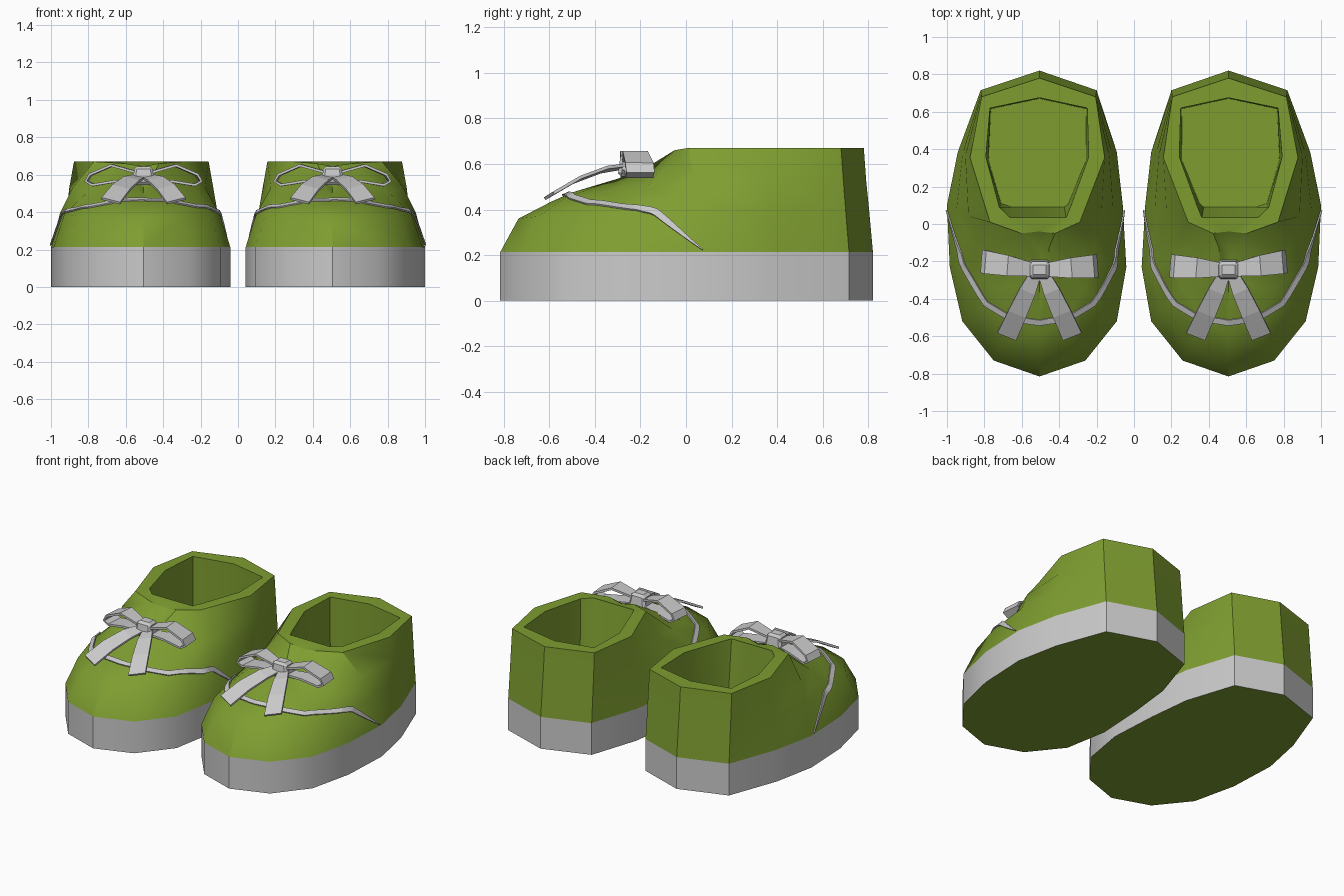
import bpy, bmesh
from mathutils import Vector
from mathutils.bvhtree import BVHTree

if "Cube" in bpy.data.objects:
    bpy.data.objects.remove(bpy.data.objects["Cube"])

CX = 0.505  # centre line of the right shoe; the left one is mirrored
SKEW = (0, .005, .012, .025, .008, 0, 0, 0)  # outer side slightly wider

green = bpy.data.materials.new("green_canvas")
green.diffuse_color = (0.21, 0.34, 0.03, 1)
green.use_nodes = True
green.node_tree.nodes["Principled BSDF"].inputs["Base Color"].default_value = green.diffuse_color


def ring(half):
    """Half profile (half width, y, z), heel to toe -> closed loop of points."""
    n = len(half)
    out = [(CX + w + SKEW[k], y, z) for k, (w, y, z) in enumerate(half)]
    last = n - 2 if half[-1][0] == 0 else n - 1
    back = [(CX - half[k][0] + SKEW[k], half[k][1], half[k][2]) for k in range(last, 0, -1)]
    return out + back


def finish(name, bm, mat=None, smooth=None, thick=0, recalc=True):
    if recalc:
        bmesh.ops.recalc_face_normals(bm, faces=bm.faces[:])
    me = bpy.data.meshes.new(name)
    bm.to_mesh(me)
    bm.free()
    ob = bpy.data.objects.new(name, me)
    bpy.context.collection.objects.link(ob)
    if mat:
        me.materials.append(mat)
    if smooth:
        bpy.ops.object.select_all(action='DESELECT')
        ob.select_set(True)
        bpy.context.view_layer.objects.active = ob
        bpy.ops.object.shade_smooth_by_angle(angle=smooth)
    if thick:
        so = ob.modifiers.new("thickness", 'SOLIDIFY')
        so.thickness = thick
        so.offset = 0
    ob.modifiers.new("pair", 'MIRROR').use_mirror_merge = False
    return ob


def bridge(bm, a, b):
    n = len(a)
    for i in range(n):
        j = (i + 1) % n
        bm.faces.new((a[i], a[j], b[j], b[i]))


def add(bm, pts):
    return [bm.verts.new(p) for p in pts]


# Sole: straight grey band with a green underside
plan = [(0, .82), (.31, .715), (.425, .385), (.47, .10),
        (.472, -.23), (.413, -.52), (.245, -.73), (0, -.815)]
SOLE = 0.213
base = [(w, y, SOLE) for w, y in plan]
bm = bmesh.new()
bridge(bm, add(bm, ring([(w, y, 0) for w, y in plan])), add(bm, ring(base)))
finish("sole_band", bm, smooth=0.6)
bm = bmesh.new()
bm.faces.new(add(bm, ring([(w, y, 0) for w, y in plan]))).normal_update()
for f in bm.faces:
    if f.normal.z > 0:
        f.normal_flip()
finish("sole_underside", bm, green, recalc=False)

# Upper: rings from the sole to the rim, open notch at the front
low = [(0, .803, .40), (.308, .70, .40), (.40, .375, .40), (.42, .07, .40),
       (.415, -.22, .39), (.36, -.46, .38), (.21, -.65, .37), (0, -.735, .36)]
mid = [(0, .79, .53), (.307, .69, .53), (.385, .365, .53), (.355, .04, .53),
       (.30, -.17, .50), (.24, -.35, .475), (.13, -.52, .455), (0, -.59, .435)]
rim = [(0, .78, .67), (.305, .68, .67), (.36, .355, .67), (.24, .01, .67),
       (.09, -.05, .66), (.05, -.13, .595), (.04, -.30, .535), (0, -.50, .475)]
hole = [(0, .675, .67), (.26, .62, .67), (.275, .36, .67), (.19, .09, .67), (.15, .035, .67)]
floor = [(0, .67, .24), (.255, .615, .24), (.26, .34, .24), (.18, .11, .24), (.14, .09, .24)]
bm = bmesh.new()
loops = [add(bm, ring(r)) for r in (base, low, mid, rim)]
for a, b in zip(loops, loops[1:]):
    bridge(bm, a, b)
R = loops[-1]
H, F = add(bm, ring(hole)), add(bm, ring(floor))
for i in range(4):                       # flat rim, both sides
    bm.faces.new((R[i], R[i + 1], H[i + 1], H[i]))
    bm.faces.new((R[-i], R[-i - 1], H[-i - 1], H[-i]))
bridge(bm, H, F)                         # inner wall and insole
bm.faces.new(F)
T = add(bm, [(CX, -.04, .645), (CX, -.13, .565), (CX, -.30, .515)])
bm.faces.new((H[4], H[5], T[0]))         # recessed tongue
bm.faces.new((R[4], H[4], T[0]))
bm.faces.new((R[10], H[5], T[0]))
for i in range(2):
    bm.faces.new((R[4 + i], R[5 + i], T[i + 1], T[i]))
    bm.faces.new((R[10 - i], R[9 - i], T[i + 1], T[i]))
bm.faces.new((R[6], R[7], T[2]))
bm.faces.new((R[8], R[7], T[2]))
bmesh.ops.recalc_face_normals(bm, faces=bm.faces[:])
tree = BVHTree.FromBMesh(bm)
finish("upper", bm, green, smooth=0.6)

# Toe seam: thin strip snapped to the upper
half = [(.47, .075, .215), (.425, -.13, .385), (.405, -.235, .41),
        (.29, -.43, .44), (.165, -.50, .455), (0, -.525, .46)]
ctrl = [Vector((CX + w, y, z)) for w, y, z in half]
ctrl += [Vector((CX - w, y, z)) for w, y, z in half[-2::-1]]
path = [a.lerp(b, t / 4) for a, b in zip(ctrl, ctrl[1:]) for t in range(4)] + [ctrl[-1]]
bm = bmesh.new()
rows = []
for i, p in enumerate(path):
    tan = path[min(i + 1, len(path) - 1)] - path[max(i - 1, 0)]
    co, nor = tree.find_nearest(p)[:2]
    side = tan.cross(nor).normalized()
    hw = .016 * min(1, (min(i, len(path) - 1 - i) + .5) / 4)
    row = []
    for s in (-hw, hw):
        c, n = tree.find_nearest(co + side * s)[:2]
        row.append(bm.verts.new(c + n * .007))
    rows.append(row)
for a, b in zip(rows, rows[1:]):
    bm.faces.new((a[0], b[0], b[1], a[1]))
finish("toe_seam", bm, thick=.008)


def ribbon(name, pts, widths, across, closed=False):
    """Flat band along pts; widths are half widths along the across vector."""
    bm = bmesh.new()
    d = Vector(across).normalized()
    rows = [add(bm, (Vector(p) - d * w, Vector(p) + d * w)) for p, w in zip(pts, widths)]
    for a, b in zip(rows, rows[1:] + rows[:1] if closed else rows[1:]):
        bm.faces.new((a[0], b[0], b[1], a[1]))
    finish(name, bm, thick=.014)


# Bow: two folded loops, two tails and a knot
for s, label, dy in ((1, "outer", .045), (-1, "inner", .02)):
    loop = [(.03, 0, .61), (.17, .5, .65), (.285, .9, .60), (.305, 1, .565),
            (.27, .9, .545), (.15, .5, .565), (.03, 0, .57)]
    ribbon("bow_loop_" + label, [(CX + s * w, -.245 + dy * k, z) for w, k, z in loop],
           (.035, .055, .062, .062, .06, .05, .035), (s * -.08, 1, 0))
    tail = [(.02, -.26, .59), (.065, -.36, .575), (.12, -.48, .53), (.175, -.60, .46)]
    ribbon("bow_tail_" + label, [(CX + s * w, y, z) for w, y, z in tail],
           (.03, .045, .052, .055), (1, s * .4, s * .25))

bm = bmesh.new()
bmesh.ops.create_cube(bm, size=1)
for v in bm.verts:
    k = 1 if v.co.z < 0 else .75
    v.co = Vector((CX + v.co.x * .13 * k, -.245 + v.co.y * .11 * k, .595 + v.co.z * .10))
bmesh.ops.bevel(bm, geom=bm.edges[:], offset=.015, segments=1, affect='EDGES')
finish("bow_knot", bm)
